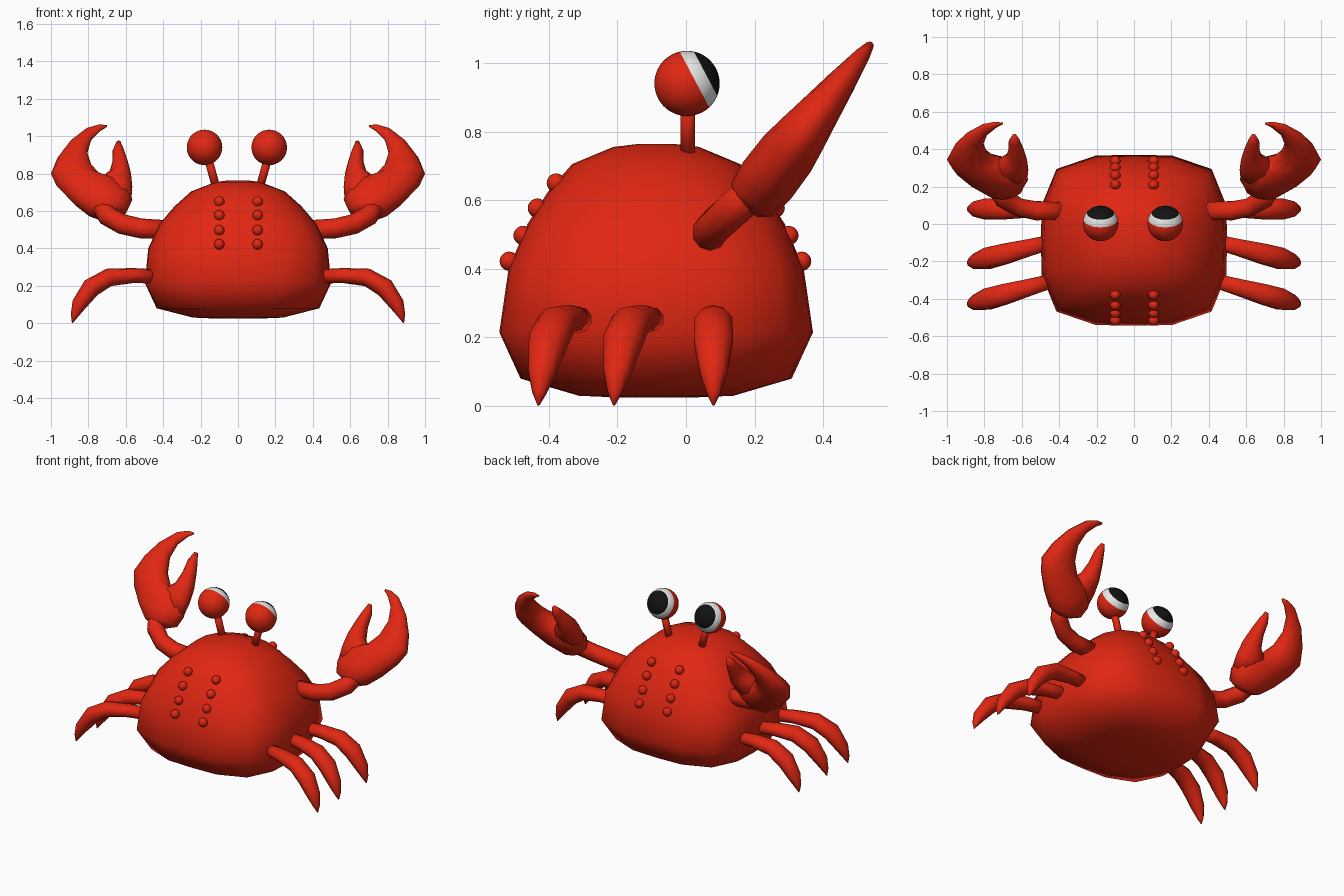
import bpy, bmesh, math
from mathutils import Vector, Matrix

if "Cube" in bpy.data.objects:
    bpy.data.objects.remove(bpy.data.objects["Cube"])


def material(name, rgb):
    m = bpy.data.materials.new(name)
    m.diffuse_color = (*rgb, 1)
    m.use_nodes = True
    m.node_tree.nodes["Principled BSDF"].inputs["Base Color"].default_value = m.diffuse_color
    return m


RED = material("shell red", (0.75, 0.02, 0.006))
WHITE = material("eye white", (0.8, 0.8, 0.8))
BLACK = material("pupil black", (0.006, 0.006, 0.006))


def finish(name, bm, mats=(RED,)):
    bmesh.ops.recalc_face_normals(bm, faces=bm.faces[:])
    me = bpy.data.meshes.new(name)
    bm.to_mesh(me)
    bm.free()
    for m in mats:
        me.materials.append(m)
    me.shade_smooth()
    ob = bpy.data.objects.new(name, me)
    bpy.context.collection.objects.link(ob)
    return ob


def loft(name, rings, side=1):
    """Skin a list of point rings, closing both ends with a centre point."""
    bm = bmesh.new()
    loops = [[bm.verts.new((p[0] * side, p[1], p[2])) for p in r] for r in rings]
    n = len(loops[0])
    for a, b in zip(loops, loops[1:]):
        for i in range(n):
            j = (i + 1) % n
            bm.faces.new((a[i], a[j], b[j], b[i]))
    for end in (loops[0], loops[-1]):
        mid = bm.verts.new(sum((v.co for v in end), Vector()) / n)
        for i in range(n):
            bm.faces.new((end[i], end[(i + 1) % n], mid))
    return finish(name, bm)


def ellipse(c, u, v, n=10):
    return [c + u * math.cos(2 * math.pi * i / n) + v * math.sin(2 * math.pi * i / n)
            for i in range(n)]


def tube(name, path, side=1, n=10):
    """Path entries: x, y, z, radius in the bend plane, sideways radius."""
    pts = [Vector(p[:3]) for p in path]
    rings = []
    for i, p in enumerate(path):
        t = (pts[min(i + 1, len(pts) - 1)] - pts[max(i - 1, 0)]).normalized()
        v = Vector((0, 1, 0))
        v = (v - t * v.dot(t)).normalized()
        rings.append(ellipse(pts[i], t.cross(v) * p[3], v * p[4], n))
    return loft(name, rings, side)


# Body: rounded-square rings; z, half width, half depth, squareness
BODY = [(0.025, 0.12, 0.11, 2.4), (0.03, 0.24, 0.225, 2.6), (0.08, 0.435, 0.395, 3.2),
        (0.215, 0.498, 0.457, 3.8), (0.40, 0.48, 0.43, 3.8), (0.53, 0.42, 0.375, 3.4),
        (0.625, 0.34, 0.315, 3.0), (0.705, 0.25, 0.245, 2.7), (0.755, 0.12, 0.125, 2.4),
        (0.764, 0.05, 0.05, 2.0)]


def squircle(z, hx, hy, e, n=16):
    out = []
    for i in range(n):
        a = 2 * math.pi * i / n
        c, s = math.cos(a), math.sin(a)
        k = (abs(c) ** e + abs(s) ** e) ** (-1 / e)
        out.append(Vector((hx * c * k, -0.087 + hy * s * k, z)))
    return out


loft("body", [squircle(*r) for r in BODY])

# Shell bumps in two columns on the front and back
for z, front, back in [(0.65, -0.378, 0.21), (0.577, -0.433, 0.26),
                       (0.497, -0.475, 0.3), (0.422, -0.515, 0.337)]:
    for x in (-0.1, 0.105):
        for y in (front, back):
            bm = bmesh.new()
            bmesh.ops.create_uvsphere(bm, u_segments=14, v_segments=10, radius=0.028,
                                      matrix=Matrix.Translation((x, y, z)))
            finish("shell_bump", bm)

# Claw plane leans back: y follows z
LEAN = Vector((0, 0.605, 0.796))
CLAW_NORMAL = Vector((0, 0.796, -0.605))


def claw_part(name, sections, side):
    """Sections: inner edge x, z, outer edge x, z, half thickness."""
    rings = []
    for x1, z1, x2, z2, t in sections:
        a = Vector((x1, 0.2 + (z1 - 0.61) * 0.76, z1))
        b = Vector((x2, 0.2 + (z2 - 0.61) * 0.76, z2))
        rings.append(ellipse((a + b) / 2, (b - a) / 2, CLAW_NORMAL * t, 12))
    loft(name, rings, side)


BIG_FINGER = [(0.66, 0.58, 0.75, 0.575, 0.045), (0.59, 0.605, 0.81, 0.595, 0.078),
              (0.565, 0.66, 0.89, 0.655, 0.088), (0.585, 0.735, 0.97, 0.735, 0.086),
              (0.72, 0.775, 1.0, 0.80, 0.076), (0.78, 0.835, 0.965, 0.885, 0.06),
              (0.805, 0.91, 0.90, 0.97, 0.043), (0.785, 0.98, 0.81, 1.04, 0.026),
              (0.735, 1.03, 0.745, 1.06, 0.014), (0.70, 1.05, 0.702, 1.06, 0.003)]
SMALL_FINGER = [(0.57, 0.66, 0.76, 0.69, 0.06), (0.565, 0.73, 0.75, 0.76, 0.07),
                (0.572, 0.80, 0.69, 0.80, 0.062), (0.59, 0.87, 0.672, 0.86, 0.045),
                (0.61, 0.93, 0.67, 0.925, 0.03), (0.628, 0.97, 0.65, 0.968, 0.012)]
ARM = [(0.37, 0.07, 0.5, 0.05, 0.05), (0.52, 0.07, 0.507, 0.053, 0.053),
       (0.62, 0.09, 0.53, 0.054, 0.05), (0.70, 0.14, 0.575, 0.054, 0.055),
       (0.74, 0.2, 0.63, 0.05, 0.05)]

# Leg profile: x, z, bend-plane radius, sideways radius
LEG = [(0.44, 0.25, 0.038, 0.04), (0.56, 0.255, 0.04, 0.048), (0.69, 0.245, 0.048, 0.058),
       (0.785, 0.19, 0.052, 0.06), (0.85, 0.10, 0.04, 0.042), (0.875, 0.04, 0.02, 0.022),
       (0.885, 0.002, 0.003, 0.003)]

GAZE = Vector((0, 0.885, 0.465))

for side in (-1, 1):
    tube("arm", ARM, side)
    claw_part("claw_big_finger", BIG_FINGER, side)
    claw_part("claw_small_finger", SMALL_FINGER, side)

    # Legs sweep from root y to tip y
    for root, tip in [(0.08, 0.08), (-0.095, -0.21), (-0.305, -0.43)]:
        tube("leg", [(x, root + (tip - root) * (x - 0.44) / 0.445, z, r, w)
                     for x, z, r, w in LEG], side)

    # Eye stalk and eyeball, coloured in bands around the gaze direction
    tube("eye_stalk", [(0.115, 0.005, 0.72, 0.022, 0.022),
                       (0.165, 0.005, 0.9, 0.022, 0.022)], side)
    centre = Vector((0.173 * side - 0.006, 0.003, 0.94))
    bm = bmesh.new()
    bmesh.ops.create_uvsphere(
        bm, u_segments=32, v_segments=36, radius=0.095,
        matrix=Matrix.Translation(centre) @ GAZE.to_track_quat('Z', 'Y').to_matrix().to_4x4())
    for f in bm.faces:
        d = (f.calc_center_median() - centre).normalized().dot(GAZE)
        f.material_index = 2 if d > 0.642 else 1 if d > 0.258 else 0
    finish("eyeball", bm, (RED, WHITE, BLACK))
